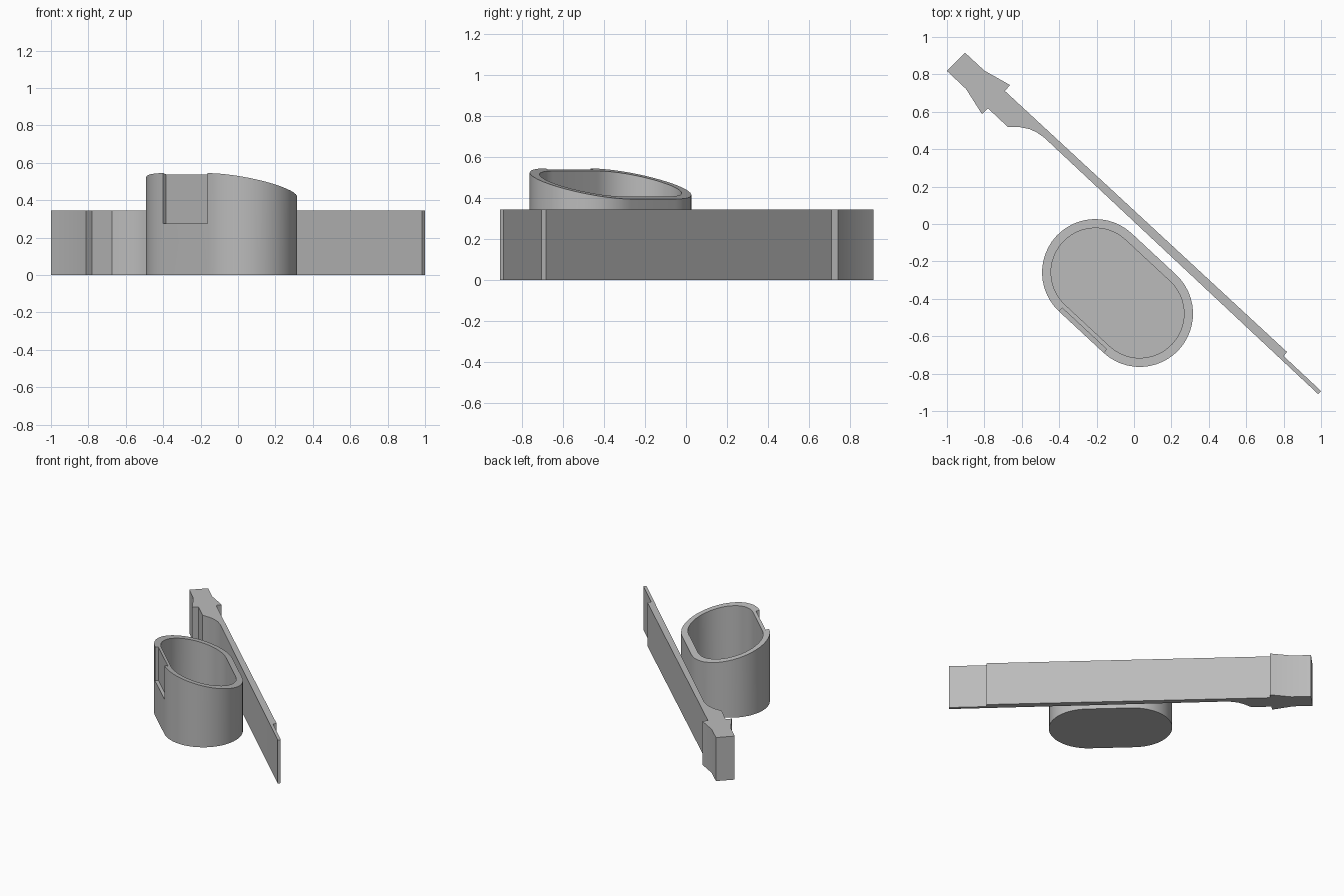
import bpy, bmesh
from math import cos, sin, pi, radians
from mathutils import Matrix

cube = bpy.data.objects.get("Cube")
if cube:
    bpy.data.objects.remove(cube)

grey = bpy.data.materials.new("grey")
grey.use_nodes = True
colour = (0.5, 0.5, 0.5, 1)
grey.diffuse_color = colour
grey.node_tree.nodes["Principled BSDF"].inputs["Base Color"].default_value = colour


def finish(name, bm):
    bmesh.ops.recalc_face_normals(bm, faces=bm.faces)
    mesh = bpy.data.meshes.new(name)
    bm.to_mesh(mesh)
    bm.free()
    mesh.materials.append(grey)
    obj = bpy.data.objects.new(name, mesh)
    bpy.context.collection.objects.link(obj)
    return obj


def smooth(obj):
    bpy.ops.object.select_all(action='DESELECT')
    obj.select_set(True)
    bpy.context.view_layer.objects.active = obj
    bpy.ops.object.shade_smooth_by_angle(angle=radians(30))


# Oval cup, built along its own long axis and then turned
RADIUS, WALL, HALF, SEGMENTS = 0.285, 0.048, 0.162, 24
FLOOR, LEDGE, RECESS = 0.05, 0.275, 0.025


def oval(radius):
    points = []
    for side in (1, -1):
        for i in range(SEGMENTS + 1):
            a = -pi / 2 + pi * i / SEGMENTS
            points.append((side * (HALF + radius * cos(a)), side * radius * sin(a)))
    return points


def rim(y):
    return 0.47 - 0.263 * y


bm = bmesh.new()
outer, inner = oval(RADIUS), oval(RADIUS - WALL)
rings = [[bm.verts.new((x, y, height(y))) for x, y in loop] for loop, height in (
    (outer, lambda y: 0), (outer, rim), (inner, rim), (inner, lambda y: FLOOR))]
for low, high in zip(rings, rings[1:]):
    for i in range(len(low)):
        j = (i + 1) % len(low)
        bm.faces.new((low[i], low[j], high[j], high[i]))
bm.faces.new(rings[0])
bm.faces.new(rings[-1])
cup = finish("oval_cup", bm)

# Shallow recess in the outside of the flat wall
bm = bmesh.new()
bmesh.ops.create_cube(bm, size=1, matrix=Matrix.Translation(
    (0, -RADIUS + RECESS - 0.05, LEDGE + 0.25)) @ Matrix.Diagonal((2 * HALF, 0.1, 0.5, 1)))
cutter = finish("recess_cutter", bm)
cutter.hide_render = True
cut = cup.modifiers.new("recess", 'BOOLEAN')
cut.operation, cut.solver, cut.object = 'DIFFERENCE', 'EXACT', cutter
bpy.context.view_layer.objects.active = cup
bpy.ops.object.modifier_apply(modifier=cut.name)
bpy.data.objects.remove(cutter)
cup.location = (-0.088, -0.369, 0)
cup.rotation_euler.z = radians(-42.9)
smooth(cup)

# Long blade with a barbed head and a thin stepped tip
outline = [
    (-1, .818), (-.904, .916), (-.80, .82), (-.663, .743), (-.69, .711),
    (.818, -.684), (.80, -.706), (1, -.893), (.984, -.909),
    (-.48, .462), (-.52, .49), (-.56, .508), (-.61, .518), (-.674, .518),
    (-.78, .618), (-.813, .588), (-.898, .722)]
bm = bmesh.new()
base = bm.faces.new([bm.verts.new((x, y, 0)) for x, y in outline])
top = bmesh.ops.extrude_face_region(bm, geom=[base], use_keep_orig=True)
bmesh.ops.translate(bm, vec=(0, 0, 0.345),
                    verts=[v for v in top["geom"] if isinstance(v, bmesh.types.BMVert)])
blade = finish("barbed_blade", bm)
smooth(blade)
